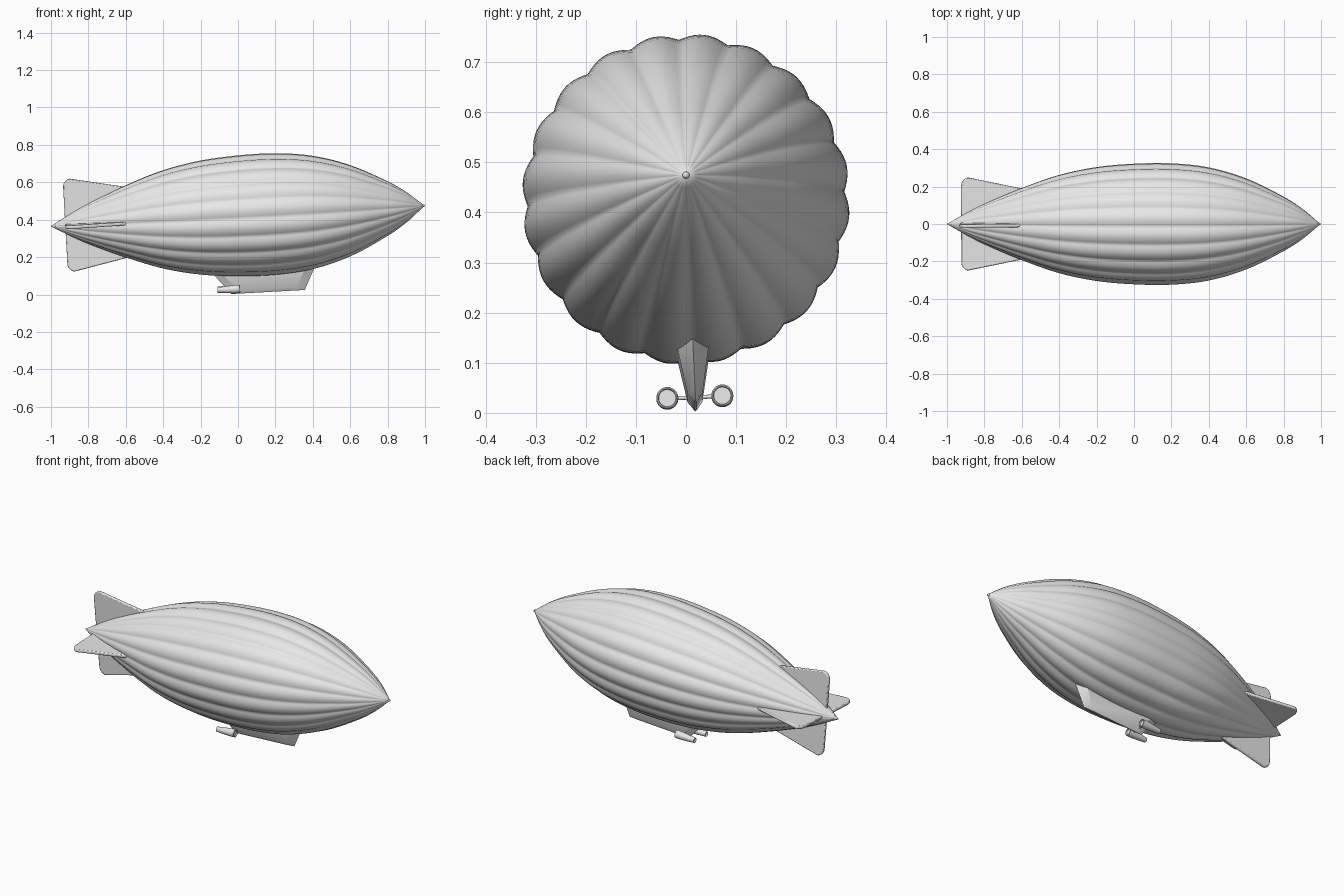
import bpy, bmesh, math
from mathutils import Matrix, Vector

if "Cube" in bpy.data.objects:
    bpy.data.objects.remove(bpy.data.objects["Cube"])

grey = bpy.data.materials.new("light_grey")
grey.use_nodes = True
grey.diffuse_color = (0.8, 0.8, 0.8, 1)
grey.node_tree.nodes["Principled BSDF"].inputs["Base Color"].default_value = (0.8, 0.8, 0.8, 1)

# The whole airship flies slightly nose-up with a little roll
POSE = (Matrix.Translation((0, 0, 0.42)) @ Matrix.Rotation(-math.atan(0.055), 4, 'Y')
        @ Matrix.Rotation(math.radians(2.6), 4, 'X'))


def finish(name, bm, angle=35, bevel=0):
    bmesh.ops.recalc_face_normals(bm, faces=bm.faces)
    mesh = bpy.data.meshes.new(name)
    bm.to_mesh(mesh)
    bm.free()
    mesh.materials.append(grey)
    ob = bpy.data.objects.new(name, mesh)
    ob.matrix_world = POSE
    bpy.context.collection.objects.link(ob)
    if bevel:
        mod = ob.modifiers.new("soft_edges", 'BEVEL')
        mod.width, mod.segments = bevel, 2
    bpy.ops.object.select_all(action='DESELECT')
    ob.select_set(True)
    bpy.context.view_layer.objects.active = ob
    bpy.ops.object.shade_smooth_by_angle(angle=math.radians(angle))
    return ob


def loft(bm, rings, caps=True):
    """Skin a list of closed point rings."""
    loops = [[bm.verts.new(p) for p in ring] for ring in rings]
    for a, b in zip(loops, loops[1:]):
        for i in range(len(a)):
            j = (i + 1) % len(a)
            bm.faces.new((a[i], a[j], b[j], b[i]))
    if caps:
        bm.faces.new(loops[0])
        bm.faces.new(loops[-1])


def circle(x, r, n=24, y=0, z=0):
    return [(x, y + r * math.sin(math.tau * i / n), z + r * math.cos(math.tau * i / n))
            for i in range(n)]


# Envelope: smooth radius profile with twenty padded lobes
PROFILE = [(-1.0, 0.002), (-0.9, 0.058), (-0.8, 0.109), (-0.6, 0.194), (-0.4, 0.264),
           (-0.2, 0.306), (0, 0.324), (0.2, 0.326), (0.4, 0.304), (0.6, 0.245),
           (0.8, 0.147), (0.9, 0.083), (0.99, 0.008)]
LOBES, STEPS = 20, 10


def profile_samples(per=5):
    pts = [Vector(p) for p in PROFILE]
    pts = [2 * pts[0] - pts[1]] + pts + [2 * pts[-1] - pts[-2]]
    for i in range(1, len(pts) - 2):
        a, b, c, d = pts[i - 1:i + 3]
        m0 = (c.y - a.y) / (c.x - a.x) * (c.x - b.x)
        m1 = (d.y - b.y) / (d.x - b.x) * (c.x - b.x)
        for k in range(per):
            t = k / per
            r = (b.y * (1 + 2 * t) * (1 - t) ** 2 + m0 * t * (1 - t) ** 2
                 + c.y * t * t * (3 - 2 * t) + m1 * t * t * (t - 1))
            yield b.x + (c.x - b.x) * t, r
    yield PROFILE[-1]


def lobed_ring(x, r):
    n = LOBES * STEPS
    ring = []
    for i in range(n):
        a = math.tau * i / n
        s = r * (1 - 0.036 * (1 - abs(math.sin(a * LOBES / 2))))
        ring.append((x, s * math.sin(a), s * math.cos(a)))
    return ring


bm = bmesh.new()
loft(bm, [lobed_ring(x, r) for x, r in profile_samples()])
finish("envelope", bm, 60)

# Nose button
bm = bmesh.new()
bmesh.ops.create_uvsphere(bm, u_segments=16, v_segments=10, radius=0.007,
                          matrix=Matrix.Translation((0.993, 0, 0)))
finish("nose_button", bm)

# Four tail fins with rounded outer trailing corners
outline = [(-0.925, 0), (-0.925, 0.2)]
for k in range(1, 7):
    a = math.pi - k * math.radians(78) / 6
    outline.append((-0.88 + 0.045 * math.cos(a), 0.205 + 0.045 * math.sin(a)))
outline += [(-0.61, 0.192), (-0.52, 0.14), (-0.52, 0)]
for i, name in enumerate(("top_fin", "right_fin", "bottom_fin", "left_fin")):
    bm = bmesh.new()
    loft(bm, [[(x, y, z) for x, z in outline] for y in (-0.009, 0.009)])
    bm.transform(Matrix.Rotation(i * math.pi / 2, 4, 'X'))
    finish(name, bm, 40, 0.005)


# Gondola: tapering cabin with pointed ends and a narrow keel
def cabin_ring(x0, x1, half, z):
    return [(x0, 0, z), (x0 + 0.05, half, z), (x1 - 0.05, half, z),
            (x1, 0, z), (x1 - 0.05, -half, z), (x0 + 0.05, -half, z)]


bm = bmesh.new()
loft(bm, [cabin_ring(-0.17, 0.405, 0.035, -0.265), cabin_ring(-0.15, 0.39, 0.032, -0.305),
          cabin_ring(-0.07, 0.343, 0.015, -0.398), cabin_ring(-0.06, 0.335, 0.003, -0.415)])
finish("gondola", bm, 25)

# Engine pods with recessed ends, each on a short strut
for side, name in ((1, "left"), (-1, "right")):
    y, z = side * 0.055, -0.388
    bm = bmesh.new()
    loft(bm, [circle(x, r, 24, y, z) for x, r in
              ((-0.122, 0.010), (-0.131, 0.011), (-0.131, 0.014), (-0.08, 0.019),
               (-0.04, 0.022), (-0.012, 0.022), (-0.010, 0.020), (-0.010, 0.018),
               (-0.018, 0.017))])
    finish(name + "_engine_pod", bm)
    bm = bmesh.new()
    bmesh.ops.create_cone(bm, cap_ends=True, segments=12, radius1=0.004, radius2=0.004,
                          depth=0.04, matrix=Matrix.Translation((-0.035, side * 0.022, z))
                          @ Matrix.Rotation(math.pi / 2, 4, 'X'))
    finish(name + "_engine_strut", bm)
